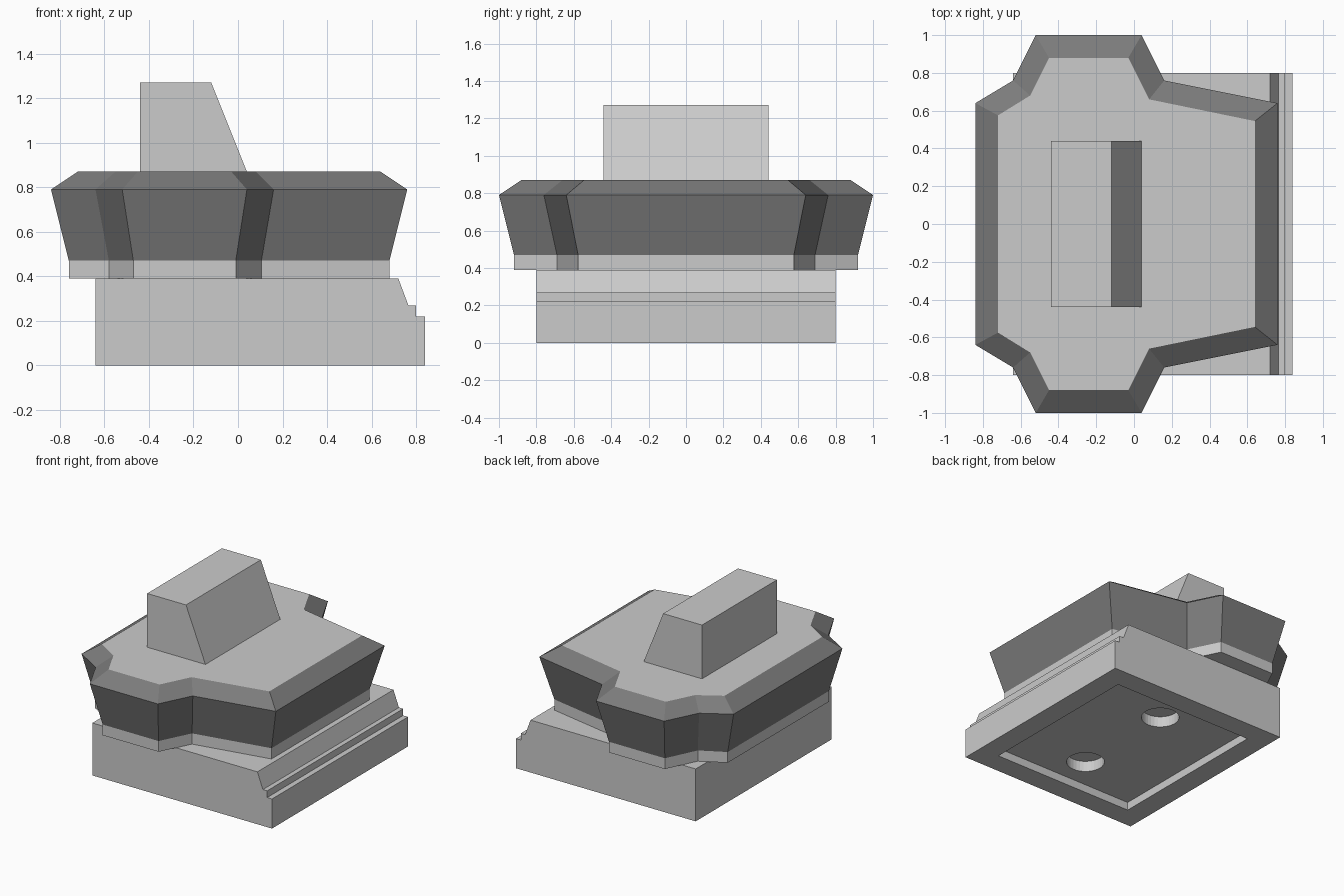
import bpy, bmesh

if "Cube" in bpy.data.objects:
    bpy.data.objects.remove(bpy.data.objects["Cube"])


def make_object(name, bm):
    bmesh.ops.recalc_face_normals(bm, faces=bm.faces)
    mesh = bpy.data.meshes.new(name)
    bm.to_mesh(mesh)
    bm.free()
    obj = bpy.data.objects.new(name, mesh)
    bpy.context.collection.objects.link(obj)
    return obj


def loft(name, rings):
    """Skin a stack of closed rings and cap both ends."""
    bm = bmesh.new()
    rows = [[bm.verts.new(p) for p in ring] for ring in rings]
    n = len(rows[0])
    for a, b in zip(rows, rows[1:]):
        for i in range(n):
            j = (i + 1) % n
            bm.faces.new((a[i], a[j], b[j], b[i]))
    bm.faces.new(rows[0][::-1])
    bm.faces.new(rows[-1])
    return make_object(name, bm)


def extrude_y(name, profile, half):
    return loft(name, [[(x, y, z) for x, z in profile] for y in (-half, half)])


def cut(target, cutter):
    mod = target.modifiers.new("cut", 'BOOLEAN')
    mod.operation = 'DIFFERENCE'
    mod.solver = 'EXACT'
    mod.object = cutter
    bpy.context.view_layer.objects.active = target
    bpy.ops.object.modifier_apply(modifier=mod.name)
    bpy.data.objects.remove(cutter, do_unlink=True)


# Base block with a stepped right edge
base = extrude_y("base", [(-0.64, 0), (0.84, 0), (0.84, 0.22), (0.80, 0.22),
                          (0.80, 0.27), (0.765, 0.27), (0.72, 0.39),
                          (-0.64, 0.39)], 0.80)

# Shallow recess in the underside
cut(base, extrude_y("recess_cutter", [(-0.48, -0.1), (0.68, -0.1),
                                      (0.68, 0.06), (-0.48, 0.06)], 0.64))

# Two round sockets in the recess
for y in (-0.4, 0.4):
    bpy.ops.mesh.primitive_cylinder_add(vertices=32, radius=0.13, depth=0.24,
                                        location=(0.1, y, 0.02))
    cut(base, bpy.context.object)


# Body: half outlines mirrored in y, at each height
def ring(half, z):
    return ([(x, y, z) for x, y in half] +
            [(x, -y, z) for x, y in reversed(half)])


lower = [(-0.76, 0.595), (-0.58, 0.69), (-0.47, 0.92),
         (-0.01, 0.92), (0.105, 0.69), (0.68, 0.577)]
widest = [(-0.84, 0.64), (-0.64, 0.76), (-0.52, 1.0),
          (0.04, 1.0), (0.16, 0.76), (0.76, 0.64)]
upper = [(-0.72, 0.575), (-0.55, 0.68), (-0.45, 0.88),
         (-0.03, 0.88), (0.08, 0.66), (0.64, 0.545)]
body = loft("body", [ring(lower, 0.39), ring(lower, 0.47),
                     ring(widest, 0.79), ring(upper, 0.87)])

# Dark band on the flared sides and chamfer
grey = bpy.data.materials.new("grey")
grey.diffuse_color = (0.8, 0.8, 0.8, 1)
grey.use_nodes = True
grey.node_tree.nodes["Principled BSDF"].inputs["Base Color"].default_value = grey.diffuse_color
dark = bpy.data.materials.new("dark_grey")
dark.diffuse_color = (0.2, 0.2, 0.2, 1)
dark.use_nodes = True
dark.node_tree.nodes["Principled BSDF"].inputs["Base Color"].default_value = dark.diffuse_color
body.data.materials.append(grey)
body.data.materials.append(dark)
for face in body.data.polygons:
    if 0.5 < face.center.z < 0.86:
        face.material_index = 1

# Upper block with one sloping side
extrude_y("upper_block", [(-0.44, 0.87), (0.04, 0.87),
                          (-0.12, 1.27), (-0.44, 1.27)], 0.44)
